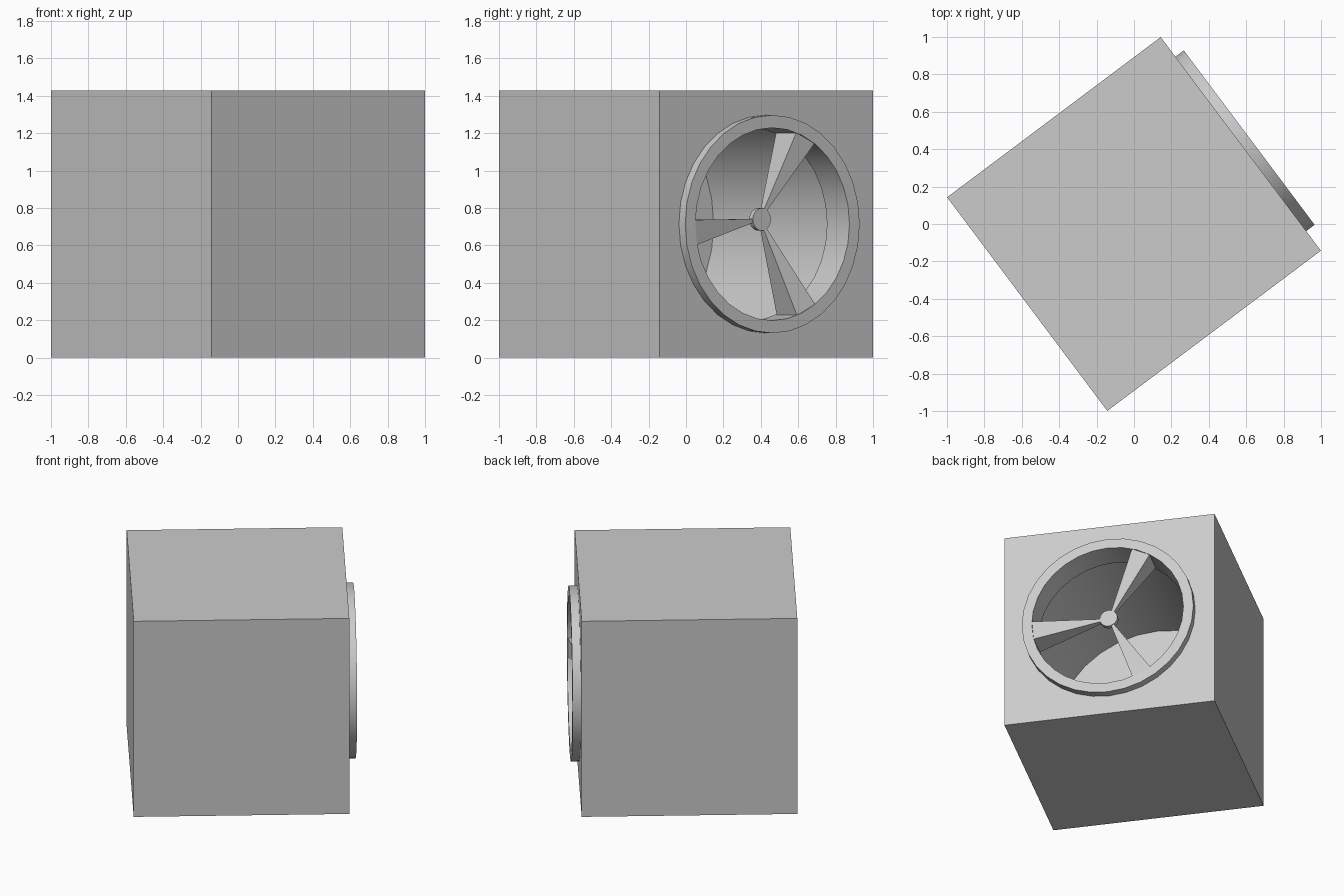
import bpy, bmesh
from math import sin, cos, radians, pi, atan2
from mathutils import Vector

if "Cube" in bpy.data.objects:
    bpy.data.objects.remove(bpy.data.objects["Cube"])

H = 0.714                 # half side of the cube; also the axis height
TURN = atan2(0.6, 0.8)    # the vent faces local +x, whole model turned about z
SEG = 32


def make(name, bm, smooth=True):
    bmesh.ops.recalc_face_normals(bm, faces=bm.faces)
    me = bpy.data.meshes.new(name)
    bm.to_mesh(me)
    bm.free()
    ob = bpy.data.objects.new(name, me)
    bpy.context.collection.objects.link(ob)
    ob.location.z = H
    ob.rotation_euler.z = TURN
    if smooth:
        bpy.ops.object.select_all(action='DESELECT')
        ob.select_set(True)
        bpy.context.view_layer.objects.active = ob
        bpy.ops.object.shade_smooth_by_angle(angle=radians(30))
    return ob


def lathe(profile, closed=False, y=0.0, z=0.0):
    """Revolve (depth, radius) points around the local x axis."""
    bm = bmesh.new()
    rings = [[bm.verts.new((d, y + r * cos(2 * pi * i / SEG), z + r * sin(2 * pi * i / SEG)))
              for i in range(SEG)] for d, r in profile]
    for a, b in zip(rings, rings[1:]):
        for i in range(SEG):
            j = (i + 1) % SEG
            bm.faces.new((a[i], a[j], b[j], b[i]))
    if closed:
        bm.faces.new(rings[0])
        bm.faces.new(rings[-1])
    return bm


# cube housing
bm = bmesh.new()
bmesh.ops.create_cube(bm, size=2 * H)
housing = make("housing", bm, smooth=False)

# hollow round chamber with a narrower throat, cut from the housing
cutter = make("chamber_cutter", lathe([(0.85, 0.515), (0.57, 0.515),
                                       (0.57, 0.695), (-0.68, 0.695)], closed=True))
cutter.hide_render = True
bpy.context.view_layer.update()
mod = housing.modifiers.new("chamber", 'BOOLEAN')
mod.operation = 'DIFFERENCE'
mod.solver = 'EXACT'
mod.object = cutter
bpy.ops.object.select_all(action='DESELECT')
housing.select_set(True)
bpy.context.view_layer.objects.active = housing
bpy.ops.object.modifier_apply(modifier=mod.name)
bpy.data.objects.remove(cutter)
bpy.ops.object.shade_smooth_by_angle(angle=radians(30))

# raised rim around the opening
make("rim", lathe([(H, 0.583), (0.77, 0.583), (0.77, 0.515), (H, 0.515)]))

# small hub, a touch above the axis
HY, HZ = -0.012, 0.025
make("hub", lathe([(0.66, 0.06), (0.692, 0.06)], closed=True, y=HY, z=HZ))

# three tapered blades: wide and deep at the rim, thin at the hub
for n, deg in enumerate((64, 185, 296.5)):
    bm = bmesh.new()
    mid = radians(deg)
    tip = Vector((0, cos(mid), sin(mid))) * 0.515
    hub = Vector((0, HY, HZ))
    side = (tip - hub).normalized().cross(Vector((1, 0, 0)))
    root = hub + (tip - hub).normalized() * 0.04
    inner, outer = [], []
    for s, front in ((-1, 1), (1, 1), (1, 0), (-1, 0)):
        p = root + side * s * 0.008
        p.x = 0.685 if front else 0.66
        inner.append(bm.verts.new(p))
        a = mid - s * radians(7.5)
        outer.append(bm.verts.new((0.765 if front else 0.585, 0.516 * cos(a), 0.516 * sin(a))))
    bm.faces.new(inner)
    bm.faces.new(outer)
    for i in range(4):
        j = (i + 1) % 4
        bm.faces.new((inner[i], inner[j], outer[j], outer[i]))
    make(f"blade_{n + 1}", bm, smooth=False)
